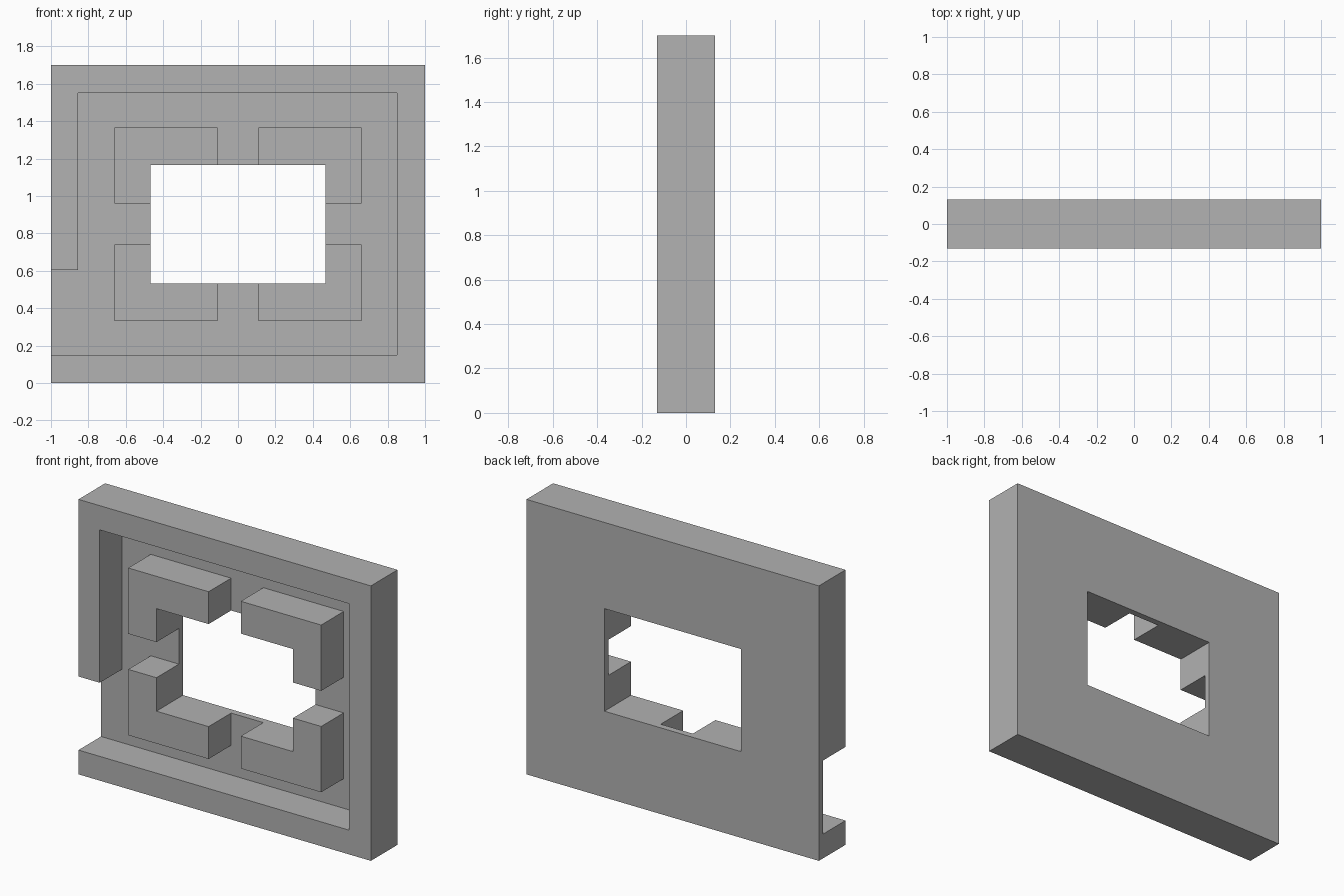
import bpy
import bmesh

if "Cube" in bpy.data.objects:
    bpy.data.objects.remove(bpy.data.objects["Cube"])

grey = bpy.data.materials.new("plain grey")
grey.use_nodes = True
grey.diffuse_color = (0.445, 0.445, 0.445, 1)
grey.node_tree.nodes["Principled BSDF"].inputs["Base Color"].default_value = grey.diffuse_color

FRONT, BACK = -0.13, 0.13
FLOOR = 0.09            # front face of the thin back plate
MID_Z = 0.85            # height of the centre of the opening


def prism(name, outline, y0, y1):
    """Extrude an (x, z) outline from y0 to y1."""
    bm = bmesh.new()
    face = bm.faces.new([bm.verts.new((x, y0, z)) for x, z in outline])
    grown = bmesh.ops.extrude_face_region(bm, geom=[face])["geom"]
    bmesh.ops.translate(bm, vec=(0, y1 - y0, 0),
                        verts=[g for g in grown if isinstance(g, bmesh.types.BMVert)])
    bmesh.ops.recalc_face_normals(bm, faces=bm.faces)
    mesh = bpy.data.meshes.new(name)
    bm.to_mesh(mesh)
    bm.free()
    mesh.materials.append(grey)
    obj = bpy.data.objects.new(name, mesh)
    bpy.context.scene.collection.objects.link(obj)
    return obj


def box(name, x0, x1, z0, z1, y0, y1):
    return prism(name, [(x0, z0), (x1, z0), (x1, z1), (x0, z1)], y0, y1)


def combine(target, helper, operation):
    """Apply a boolean to the target and discard the helper."""
    mod = target.modifiers.new(operation.lower(), "BOOLEAN")
    mod.operation = operation
    mod.solver = "EXACT"
    mod.object = helper
    bpy.context.view_layer.objects.active = target
    bpy.ops.object.modifier_apply(modifier=mod.name)
    bpy.data.objects.remove(helper)


# Solid slab
panel = box("walled_panel", -1, 1, 0, 1.7, FRONT, BACK)

# Sunken floor, running out through the gap in one side wall
recess = prism("recess_cutter",
               [(-1.1, 0.15), (0.85, 0.15), (0.85, 1.55),
                (-0.855, 1.55), (-0.855, 0.605), (-1.1, 0.605)],
               FRONT - 0.1, FLOOR)
combine(panel, recess, "DIFFERENCE")

# Four raised corner blocks, mirrored about the opening
for sx in (-1, 1):
    for sz in (-1, 1):
        xs = sorted((sx * 0.11, sx * 0.66))
        zs = sorted((MID_Z + sz * 0.11, MID_Z + sz * 0.517))
        block = box("corner_block", *xs, *zs, FRONT, FLOOR + 0.02)
        combine(panel, block, "UNION")

# Central opening, which turns the blocks into L shapes
opening = box("opening_cutter", -0.467, 0.467, MID_Z - 0.317, MID_Z + 0.317,
              FRONT - 0.1, BACK + 0.1)
combine(panel, opening, "DIFFERENCE")
